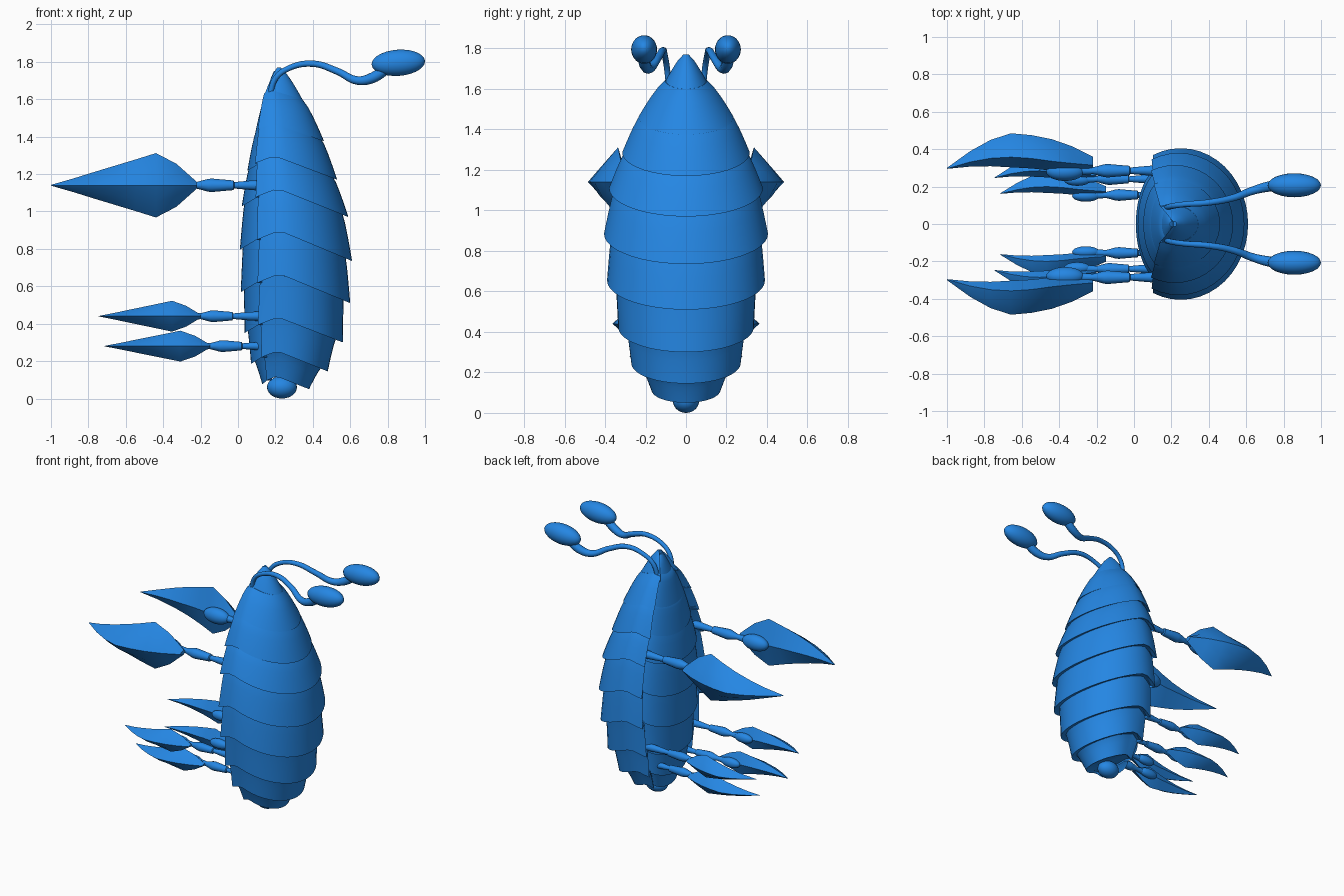
import bpy, bmesh, math
from mathutils import Vector

if "Cube" in bpy.data.objects:
    bpy.data.objects.remove(bpy.data.objects["Cube"])

blue = bpy.data.materials.new("shell_blue")
blue.use_nodes = True
blue.diffuse_color = (0.018, 0.24, 0.77, 1)
blue.node_tree.nodes["Principled BSDF"].inputs["Base Color"].default_value = blue.diffuse_color


def finish(obj, angle=40):
    obj.data.materials.clear()
    obj.data.materials.append(blue)
    bpy.ops.object.select_all(action='DESELECT')
    obj.select_set(True)
    bpy.context.view_layer.objects.active = obj
    bpy.ops.object.shade_smooth_by_angle(angle=math.radians(angle))


def loft(name, rings, angle=40):
    """Closed solid through a list of equal-length point rings."""
    bm = bmesh.new()
    vs = [[bm.verts.new(p) for p in r] for r in rings]
    n = len(vs[0])
    for a, b in zip(vs, vs[1:]):
        for i in range(n):
            j = (i + 1) % n
            bm.faces.new((a[i], a[j], b[j], b[i]))
    bm.faces.new(vs[0])
    bm.faces.new(vs[-1])
    bmesh.ops.recalc_face_normals(bm, faces=bm.faces)
    mesh = bpy.data.meshes.new(name)
    bm.to_mesh(mesh)
    bm.free()
    obj = bpy.data.objects.new(name, mesh)
    bpy.context.collection.objects.link(obj)
    finish(obj, angle)


def ellipsoid(name, centre, radii, tilt=0):
    bpy.ops.mesh.primitive_uv_sphere_add(segments=24, ring_count=14, location=centre)
    obj = bpy.context.object
    obj.name = name
    obj.scale = radii
    obj.rotation_euler.y = tilt
    finish(obj)


def arc(p, spread, lip):
    """Plate cross-section: its rim rises towards the sides and dips at the ends."""
    cx, reach, w, z, rise = p
    pts = []
    n = 28
    for i in range(n + 1):
        a = spread * (2 * i / n - 1)
        f = 1 - math.cos(a) - 1.9 * max(0, abs(a) - 1.65)
        pts.append((cx + reach * math.cos(a), w * math.sin(a), z + rise * f))
    if lip:
        for s in (1, -1):
            pts.append((cx - 0.25 * reach, s * 0.7 * w, pts[0][2]))
    return pts


def plate(name, prev, cur, spread, lip):
    top = (prev[0], prev[1] * 0.9, prev[2] * 0.9, prev[3] + 0.03, prev[4])
    rings = []
    for t in (0, 0.2, 0.4, 0.6, 0.8, 0.95, 1):
        mix = [t ** 0.8] * 3 + [t] * 2
        rings.append(arc([a + (b - a) * m for a, b, m in zip(top, cur, mix)], spread, lip))
    cx, reach, w, z, rise = cur
    rings.append(arc((cx, reach * 0.92, w * 0.92, z + 0.012, rise), spread, lip))
    loft(name, rings)


# Overlapping back and belly plates: rim height, back x, half width, belly x, centre x
segments = [
    (1.57, 0.36, 0.115, 0.14, 0.20),
    (1.375, 0.46, 0.235, 0.09, 0.21),
    (1.17, 0.53, 0.315, 0.05, 0.22),
    (0.97, 0.59, 0.38, 0.02, 0.24),
    (0.735, 0.61, 0.405, 0.01, 0.25),
    (0.51, 0.60, 0.39, 0.015, 0.25),
    (0.30, 0.56, 0.335, 0.035, 0.24),
    (0.145, 0.48, 0.27, 0.07, 0.23),
    (0.05, 0.38, 0.17, 0.13, 0.22),
]
back_prev = (0.215, 0.015, 0.015, 1.74, 0)
belly_prev = (0.205, -0.015, 0.015, 1.72, 0)
for i, (z, bx, w, fx, cx) in enumerate(segments):
    label = "head" if i == 0 else f"segment_{i}"
    back = (cx, bx - cx, w, z, 0.37 * w)
    belly = (0.18, fx - 0.18, 0.8 * w, z + 0.15 * w, 0.25 * w)
    plate(label + "_back_plate", back_prev, back, 2.0, True)
    plate(label + "_belly_plate", belly_prev, belly, 1.6, False)
    back_prev, belly_prev = back, belly
ellipsoid("tail_tip", (0.235, 0, 0.06), (0.08, 0.065, 0.06))


def leg(name, side, y, z, x_claw, x_tip, wide, high):
    # Jointed limb, x measured outward from the claw root
    def circle(x, r):
        return [(x, side * y + r * math.cos(k * math.tau / 12),
                 z + r * math.sin(k * math.tau / 12)) for k in range(12)]
    q = 0.75 + 0.25 * high
    limb = [(0.20 - x_claw, 0.035), (0.3, 0.026), (0.22, 0.019), (0.2, 0.017), (0.195, 0.026),
            (0.17, 0.028), (0.08, 0.036), (0.06, 0.034), (0, 0.018), (-0.06, 0.024)]
    loft(name + "_limb", [circle(x_claw + dx * (q if i else 1), r * q)
                          for i, (dx, r) in enumerate(limb)])
    # Rounded socket on the inner face of the claw
    span = x_tip - x_claw
    ellipsoid(name + "_socket", (x_claw + span * 0.19, side * (y - 0.005), z),
              (abs(span) * 0.13, 0.05 * wide, 0.055 * wide))
    # Curved blade: fraction of length, inner y, outer y, half height
    blade = [(0, 0.01, 0.075, 0.018), (0.14, 0, 0.13, 0.115), (0.28, 0, 0.168, 0.172),
             (0.42, 0.012, 0.19, 0.138), (0.56, 0.018, 0.2, 0.105), (0.7, 0.024, 0.165, 0.072),
             (0.84, 0.022, 0.105, 0.038), (1, 0.01, 0.015, 0.002)]
    rings = []
    for f, yi, yo, h in blade:
        x = x_claw + span * f
        top = yi + 0.3 * (yo - yi)
        outline = [(yi, 0), (top, h), ((top + yo) / 2 + 0.06 * (yo - yi), h * 0.52), (yo, 0),
                   ((top + yo) / 2 + 0.06 * (yo - yi), -h * 0.52), (top, -h)]
        rings.append([(x, side * (y + a * wide), z + b * high) for a, b in outline])
    loft(name + "_claw", rings, 32)


def antenna(name, side):
    path = [(0.17, 0.085, 1.62, 0.8), (0.2, 0.095, 1.71, 0.8), (0.27, 0.105, 1.765, 0.8),
            (0.4, 0.115, 1.79, 0.9), (0.53, 0.14, 1.75, 1), (0.64, 0.18, 1.7, 1.2),
            (0.72, 0.2, 1.715, 1.5), (0.8, 0.21, 1.77, 1.6)]
    curve = bpy.data.curves.new(name, 'CURVE')
    curve.dimensions = '3D'
    curve.bevel_depth = 0.019
    curve.bevel_resolution = 3
    curve.resolution_u = 8
    spline = curve.splines.new('BEZIER')
    spline.bezier_points.add(len(path) - 1)
    for bp, (x, y, z, r) in zip(spline.bezier_points, path):
        bp.co = Vector((x, side * y, z))
        bp.radius = r
        bp.handle_left_type = bp.handle_right_type = 'AUTO'
    obj = bpy.data.objects.new(name, curve)
    bpy.context.collection.objects.link(obj)
    bpy.ops.object.select_all(action='DESELECT')
    obj.select_set(True)
    bpy.context.view_layer.objects.active = obj
    bpy.ops.object.convert(target='MESH')
    finish(bpy.context.object)
    ellipsoid(name + "_bulb", (0.857, side * 0.207, 1.795), (0.143, 0.064, 0.07), math.radians(-4))


for side, label in ((1, "back"), (-1, "front")):
    leg(label + "_upper_leg", side, 0.285, 1.14, -0.22, -1.0, 1, 1)
    leg(label + "_middle_leg", side, 0.24, 0.44, -0.2, -0.745, 0.62, 0.48)
    leg(label + "_lower_leg", side, 0.155, 0.28, -0.15, -0.715, 0.62, 0.48)
    antenna(label + "_antenna", side)
